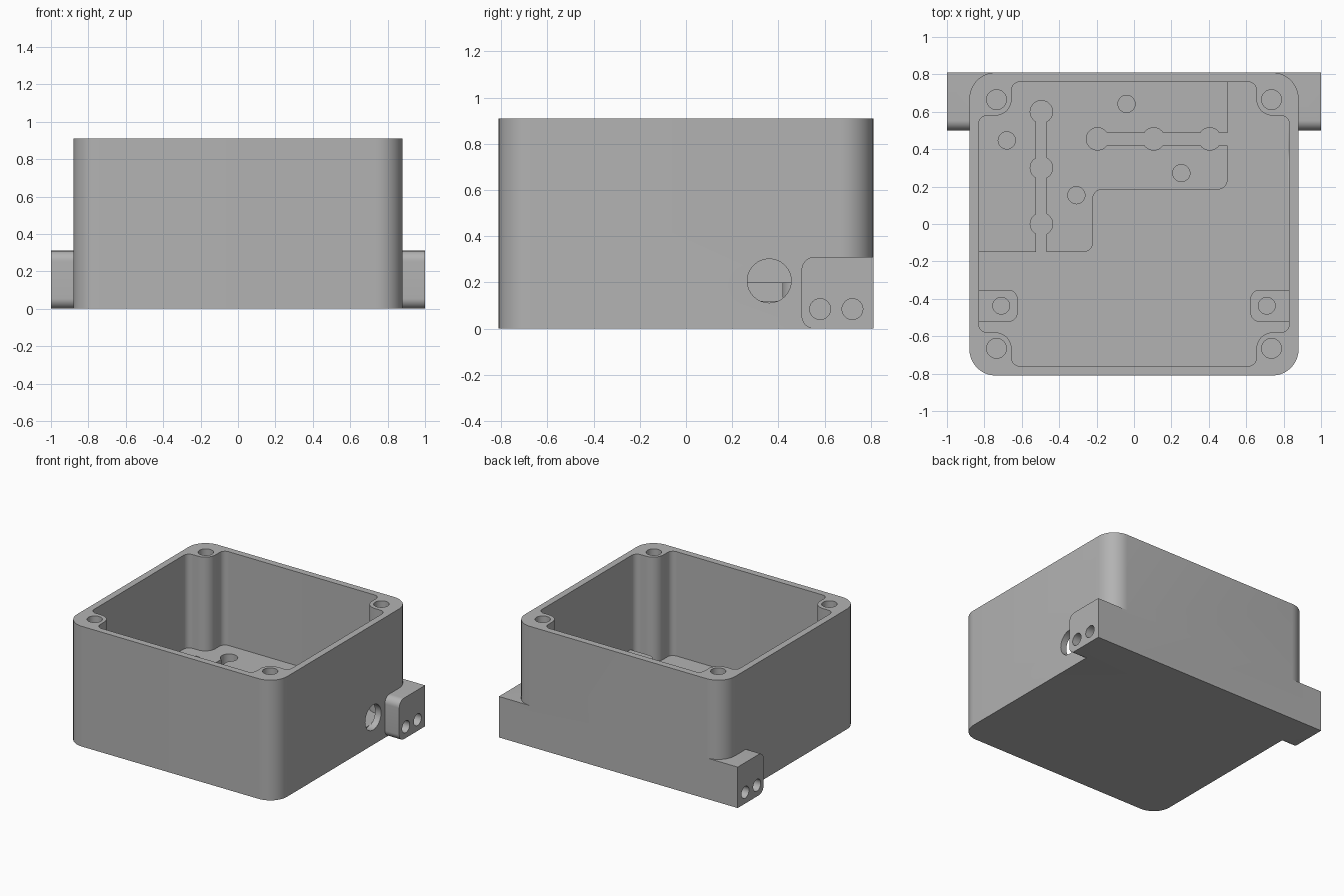
import bpy, bmesh, math
from mathutils import Vector

if "Cube" in bpy.data.objects:
    bpy.data.objects.remove(bpy.data.objects["Cube"], do_unlink=True)

grey = bpy.data.materials.new("plain grey")
grey.use_nodes = True
grey.diffuse_color = (0.45, 0.45, 0.45, 1)
grey.node_tree.nodes["Principled BSDF"].inputs["Base Color"].default_value = grey.diffuse_color


def rounded(corners, steps=10):
    """Outline from (x, y, radius) right-angle corners."""
    out = []
    for i, (x, y, r) in enumerate(corners):
        p = Vector((x, y))
        if r == 0:
            out.append(p)
            continue
        u = (Vector(corners[i - 1][:2]) - p).normalized()
        v = (Vector(corners[(i + 1) % len(corners)][:2]) - p).normalized()
        c = p + (u + v) * r
        for k in range(steps + 1):
            a = math.pi / 2 * k / steps
            out.append(c - v * r * math.cos(a) - u * r * math.sin(a))
    return out


def rect(x0, y0, x1, y1, r=0):
    return rounded([(x0, y0, r), (x1, y0, r), (x1, y1, r), (x0, y1, r)])


def circle(x, y, r, n=32):
    return [Vector((x + r * math.cos(math.tau * k / n), y + r * math.sin(math.tau * k / n)))
            for k in range(n)]


def prism(name, outline, lo, hi, axis="z"):
    bm = bmesh.new()
    place = (lambda p, h: (p.x, p.y, h)) if axis == "z" else (lambda p, h: (h, p.x, p.y))
    low = [bm.verts.new(place(p, lo)) for p in outline]
    top = [bm.verts.new(place(p, hi)) for p in outline]
    bm.faces.new(low[::-1])
    bm.faces.new(top)
    n = len(low)
    for i in range(n):
        j = (i + 1) % n
        bm.faces.new((low[i], low[j], top[j], top[i]))
    bmesh.ops.recalc_face_normals(bm, faces=bm.faces)
    me = bpy.data.meshes.new(name)
    bm.to_mesh(me)
    bm.free()
    ob = bpy.data.objects.new(name, me)
    bpy.context.collection.objects.link(ob)
    me.materials.append(grey)
    return ob


def activate(ob):
    bpy.ops.object.select_all(action="DESELECT")
    ob.select_set(True)
    bpy.context.view_layer.objects.active = ob


def combine(ob, tool, operation="DIFFERENCE"):
    activate(ob)
    mod = ob.modifiers.new("combine", "BOOLEAN")
    mod.operation, mod.solver, mod.object = operation, "EXACT", tool
    bpy.ops.object.modifier_apply(modifier=mod.name)
    bpy.data.objects.remove(tool, do_unlink=True)


def cut(ob, outline, lo, hi, axis="z"):
    combine(ob, prism("cutter", outline, lo, hi, axis))


def finish(ob):
    activate(ob)
    bpy.ops.object.shade_smooth_by_angle(angle=math.radians(30))


QUADRANTS = [(1, 1), (-1, 1), (-1, -1), (1, -1)]
FLOOR, STEP, TOP = 0.12, 0.2, 0.91

# Box body with side lugs at the back
box = prism("enclosure_body", rect(-0.88, -0.81, 0.88, 0.81, 0.14), 0, TOP)
lug_profile = rounded([(0.5, 0, 0.055), (0.81, 0, 0), (0.81, 0.31, 0), (0.5, 0.31, 0.055)])
combine(box, prism("lug_bar", lug_profile, -1, 1, "x"), "UNION")

# Cavity leaving a screw boss in each corner
cavity = []
for sx, sy in QUADRANTS:
    quarter = [(0.83, 0.58, 0.045), (0.655, 0.58, 0.085), (0.655, 0.76, 0.045)]
    cavity += [(sx * x, sy * y, r) for x, y, r in quarter[::sx * sy]]
cut(box, rounded(cavity), FLOOR, TOP + 0.1)

# Screw holes in bosses and lugs, cable hole in the left wall
for sx, sy in QUADRANTS:
    cut(box, circle(sx * 0.735, sy * 0.665, 0.053), 0.5, TOP + 0.1)
for y in (0.58, 0.72):
    cut(box, circle(y, 0.085, 0.045), 0.85, 1.1, "x")
    cut(box, circle(y, 0.085, 0.045), -1.1, -0.85, "x")
cut(box, circle(0.36, 0.207, 0.095), 0.825, 0.95, "x")
finish(box)

# Raised floor platform with keyed slots
platform = prism("inner_platform", rounded([
    (-0.85, -0.15, 0), (-0.22, -0.15, 0.05), (-0.22, 0.185, 0.05),
    (0.5, 0.185, 0.05), (0.5, 0.78, 0), (-0.85, 0.78, 0)]), FLOOR - 0.01, STEP)
cut(platform, rect(-0.523, -0.3, -0.467, 0.6), 0, 0.4)
cut(platform, rect(-0.2, 0.42, 0.7, 0.487), 0, 0.4)
for y in (0, 0.3, 0.6):
    cut(platform, circle(-0.495, y, 0.06), 0, 0.4)
for x in (-0.195, 0.105, 0.405):
    cut(platform, circle(x, 0.455, 0.06), 0, 0.4)
for x, y in ((-0.68, 0.447), (-0.04, 0.642), (0.253, 0.272), (-0.308, 0.154)):
    cut(platform, circle(x, y, 0.046), 0, 0.4)
finish(platform)

# Small mounting tabs near the front
for side, s in (("left", 1), ("right", -1)):
    tab = prism(side + "_mounting_tab", rounded(
        [(s * 0.85, -0.523, 0), (s * 0.85, -0.352, 0),
         (s * 0.622, -0.352, 0.05), (s * 0.622, -0.523, 0.05)]), FLOOR - 0.01, STEP)
    cut(tab, circle(s * 0.71, -0.437, 0.045), 0, 0.4)
    finish(tab)
